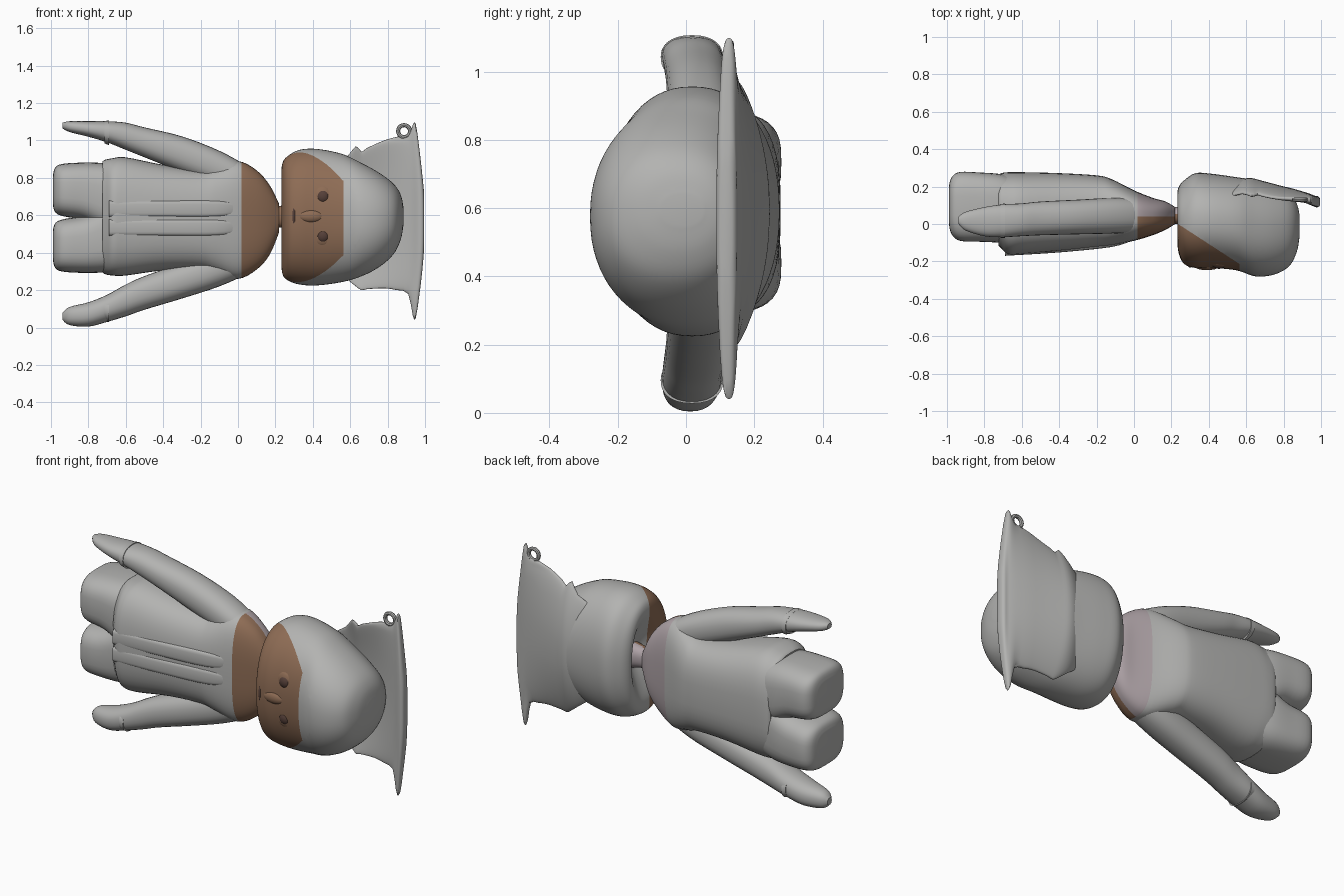
import bpy, bmesh, math
from mathutils import Vector


def material(name, rgb):
    m = bpy.data.materials.new(name)
    m.diffuse_color = (*rgb, 1)
    return m


GREY = material("cloth_grey", (0.45, 0.45, 0.44))
SKIN = material("skin_brown", (0.27, 0.15, 0.09))
DARK = material("eye_dark", (0.09, 0.05, 0.04))
MAUVE = material("scarf_mauve", (0.42, 0.36, 0.38))


def finish(name, bm, mats=(GREY,), angle=40):
    bmesh.ops.recalc_face_normals(bm, faces=bm.faces)
    me = bpy.data.meshes.new(name)
    bm.to_mesh(me)
    bm.free()
    for m in mats:
        me.materials.append(m)
    ob = bpy.data.objects.new(name, me)
    bpy.context.collection.objects.link(ob)
    bpy.context.view_layer.objects.active = ob
    ob.select_set(True)
    bpy.ops.object.shade_smooth_by_angle(angle=math.radians(angle))
    ob.select_set(False)
    return ob


def catmull(a, b, c, d, t):
    return tuple(0.5 * (2 * q + (r - p) * t + (2 * p - 5 * q + 4 * r - s) * t * t
                        + (3 * q - p - 3 * r + s) * t ** 3) for p, q, r, s in zip(a, b, c, d))


def loft(name, secs, power=2.3, sides=40, steps=4, mats=(GREY,), pick=None, bend=None, cuts=()):
    """Skin superellipse sections (x, y0, y1, z0, z1) along the x axis."""
    rows = []
    for i in range(len(secs) - 1):
        q = [secs[max(i - 1, 0)], secs[i], secs[i + 1], secs[min(i + 2, len(secs) - 1)]]
        rows += [catmull(*q, k / steps) for k in range(steps)]
    rows.append(secs[-1])
    bm = bmesh.new()
    rings = []
    for x, y0, y1, z0, z1 in rows:
        ring = []
        for k in range(sides):
            a = 2 * math.pi * k / sides
            c, s = math.cos(a), math.sin(a)
            y = (y0 + y1) / 2 + (y1 - y0) / 2 * math.copysign(abs(c) ** (2 / power), c)
            z = (z0 + z1) / 2 + (z1 - z0) / 2 * math.copysign(abs(s) ** (2 / power), s)
            p = Vector((x, y, z))
            ring.append(bm.verts.new(bend(p) if bend else p))
        rings.append(ring)
    for a, b in zip(rings, rings[1:]):
        for k in range(sides):
            bm.faces.new((a[k], a[(k + 1) % sides], b[(k + 1) % sides], b[k]))
    bm.faces.new(rings[0])
    bm.faces.new(rings[-1])
    # clean colour borders
    for co, no in cuts:
        bmesh.ops.bisect_plane(bm, geom=bm.verts[:] + bm.edges[:] + bm.faces[:],
                               plane_co=co, plane_no=no, dist=1e-5)
    if pick:
        for f in bm.faces:
            f.material_index = pick(f.calc_center_median())
    return finish(name, bm, mats)


def ball(name, loc, scale, mat):
    bm = bmesh.new()
    bmesh.ops.create_uvsphere(bm, u_segments=20, v_segments=12, radius=1)
    bmesh.ops.scale(bm, vec=scale, verts=bm.verts)
    bmesh.ops.translate(bm, vec=loc, verts=bm.verts)
    return finish(name, bm, (mat,))


# Hooded head, hollowed around the neck, with the face opening coloured
loft("hooded_head", [(0.30, 0.01, 0.10, 0.52, 0.67), (0.265, -0.03, 0.13, 0.43, 0.75),
                     (0.235, -0.09, 0.165, 0.34, 0.83),
                     (0.24, -0.16, 0.20, 0.28, 0.885),
                     (0.27, -0.215, 0.235, 0.25, 0.92), (0.33, -0.235, 0.272, 0.23, 0.95),
                     (0.42, -0.235, 0.268, 0.225, 0.955), (0.55, -0.248, 0.25, 0.242, 0.93),
                     (0.65, -0.28, 0.235, 0.27, 0.885), (0.75, -0.27, 0.205, 0.32, 0.83),
                     (0.83, -0.225, 0.165, 0.39, 0.77), (0.87, -0.15, 0.11, 0.47, 0.71),
                     (0.885, -0.07, 0.05, 0.55, 0.64)],
     power=2.2, sides=64, steps=5, mats=(GREY, SKIN),
     cuts=[((0.22, 0.01, 0), (0.65, 1, 0)), ((0.565, 0, 0), (1, 0, 0))],
     pick=lambda c: int(c.x < 0.565 and c.y < 0.01 - 0.65 * (c.x - 0.22)))

# Face features
for side in (-1, 1):
    ball("eye_socket", (0.455, -0.205, 0.595 + side * 0.105), (0.06, 0.027, 0.06), SKIN)
    ball("eye", (0.455, -0.212, 0.595 + side * 0.105), (0.036, 0.028, 0.038), DARK)
ball("nose", (0.39, -0.222, 0.595), (0.07, 0.025, 0.035), SKIN)
ball("mouth", (0.30, -0.215, 0.595), (0.012, 0.018, 0.06), DARK)


# Torn flap: a thin sheet wrapping the hood's back, flattening at its outer edge
def flap_bend(p):
    bulge = 0.085 * max(0, min(1, (0.97 - p.x) / 0.35))
    return p + Vector((0, bulge * max(0, 1 - ((p.z - 0.59) / 0.40) ** 2), 0))


loft("hood_flap", [(0.50, 0.08, 0.12, 0.32, 0.86), (0.58, 0.115, 0.155, 0.26, 0.91),
                   (0.63, 0.12, 0.163, 0.22, 0.97), (0.66, 0.12, 0.163, 0.20, 0.94),
                   (0.69, 0.12, 0.162, 0.205, 0.96), (0.78, 0.115, 0.16, 0.21, 1.0),
                   (0.85, 0.11, 0.16, 0.20, 1.02), (0.91, 0.105, 0.157, 0.18, 1.03),
                   (0.935, 0.10, 0.155, 0.06, 1.085), (0.95, 0.095, 0.153, 0.05, 1.09),
                   (0.968, 0.09, 0.15, 0.16, 0.97), (0.985, 0.09, 0.148, 0.30, 0.82),
                   (0.995, 0.10, 0.135, 0.42, 0.72)],
     power=3.0, sides=72, steps=2, bend=flap_bend)

# Small torn loop at the flap corner
bpy.ops.mesh.primitive_torus_add(location=(0.888, 0.13, 1.05), rotation=(math.pi / 2, 0, 0),
                                 major_radius=0.032, minor_radius=0.011,
                                 major_segments=20, minor_segments=8)
bpy.context.object.name = "flap_loop"
bpy.context.object.data.materials.append(GREY)

# Coat body with coloured collar
loft("coat", [(-0.725, -0.115, 0.26, 0.295, 0.888), (-0.71, -0.13, 0.272, 0.285, 0.897),
              (-0.67, -0.165, 0.277, 0.278, 0.905),
              (-0.60, -0.163, 0.277, 0.278, 0.91), (-0.40, -0.145, 0.272, 0.305, 0.87),
              (-0.20, -0.125, 0.26, 0.31, 0.845), (-0.12, -0.115, 0.24, 0.29, 0.86),
              (0.0, -0.09, 0.18, 0.26, 0.89), (0.10, -0.06, 0.14, 0.31, 0.84),
              (0.17, -0.03, 0.12, 0.39, 0.76), (0.22, 0.0, 0.09, 0.51, 0.66)],
     power=2.8, sides=48, mats=(GREY, SKIN, MAUVE),
     cuts=[((0.02, 0, 0), (1, 0, 0)), ((0, 0.04, 0), (0, 1, 0))],
     pick=lambda c: 0 if c.x < 0.02 else (1 if c.y < 0.04 else 2))

# Neck
loft("neck", [(0.17, 0.0, 0.10, 0.50, 0.67), (0.22, 0.0, 0.09, 0.535, 0.65),
              (0.32, -0.01, 0.11, 0.52, 0.67)], mats=(SKIN, MAUVE),
     pick=lambda c: int(c.y > 0.05))

# Coat front edges
for z in (0.535, 0.635):
    loft("coat_front_edge", [(-0.69, -0.170, -0.10, z - 0.045, z + 0.045),
                             (-0.40, -0.152, -0.08, z - 0.045, z + 0.045),
                             (-0.12, -0.123, -0.05, z - 0.045, z + 0.045),
                             (0.0, -0.085, -0.02, z - 0.03, z + 0.03)], power=4, sides=24)

# Two short legs
for name, s in (("leg_low", 1), ("leg_high", -1)):
    z = lambda v: 0.587 + s * (v - 0.587)
    secs = [(-0.99, 0.0, 0.20, 0.36, 0.52), (-0.975, -0.055, 0.25, 0.315, 0.56),
            (-0.93, -0.09, 0.278, 0.298, 0.58), (-0.82, -0.095, 0.275, 0.292, 0.60),
            (-0.72, -0.10, 0.268, 0.295, 0.65), (-0.64, -0.11, 0.25, 0.31, 0.66)]
    loft(name, [(x, a, b, z(c), z(d)) for x, a, b, c, d in secs], power=3.1)

# Sleeves tapering to the hands
arm_x = [(-0.938, 0.0, 0.04), (-0.90, -0.035, 0.065), (-0.80, -0.065, 0.09), (-0.70, -0.07, 0.105),
         (-0.60, -0.065, 0.11), (-0.50, -0.06, 0.12), (-0.30, -0.055, 0.13), (-0.10, -0.05, 0.14),
         (0.05, -0.04, 0.13), (0.12, -0.01, 0.10)]
high = [(1.065, 1.095), (1.045, 1.103), (1.02, 1.103), (0.99, 1.103), (0.95, 1.095),
        (0.91, 1.07), (0.83, 1.022), (0.75, 0.945), (0.67, 0.86), (0.60, 0.79)]
low = [(0.04, 0.08), (0.013, 0.11), (0.005, 0.135), (0.03, 0.175), (0.06, 0.23),
       (0.095, 0.275), (0.155, 0.345), (0.22, 0.42), (0.29, 0.49), (0.36, 0.55)]
for name, zs in (("arm_high", high), ("arm_low", low)):
    loft(name, [a + z for a, z in zip(arm_x, zs)], sides=28,
         mats=(GREY, MAUVE), pick=lambda c: int(c.x > 0.05))
# Cuff ridges
for name, zc in (("cuff_high", 1.047), ("cuff_low", 0.10)):
    loft(name, [(-0.715, -0.074, 0.107, zc - 0.062, zc + 0.057),
                (-0.69, -0.074, 0.109, zc - 0.072, zc + 0.06)], sides=28, steps=1)
